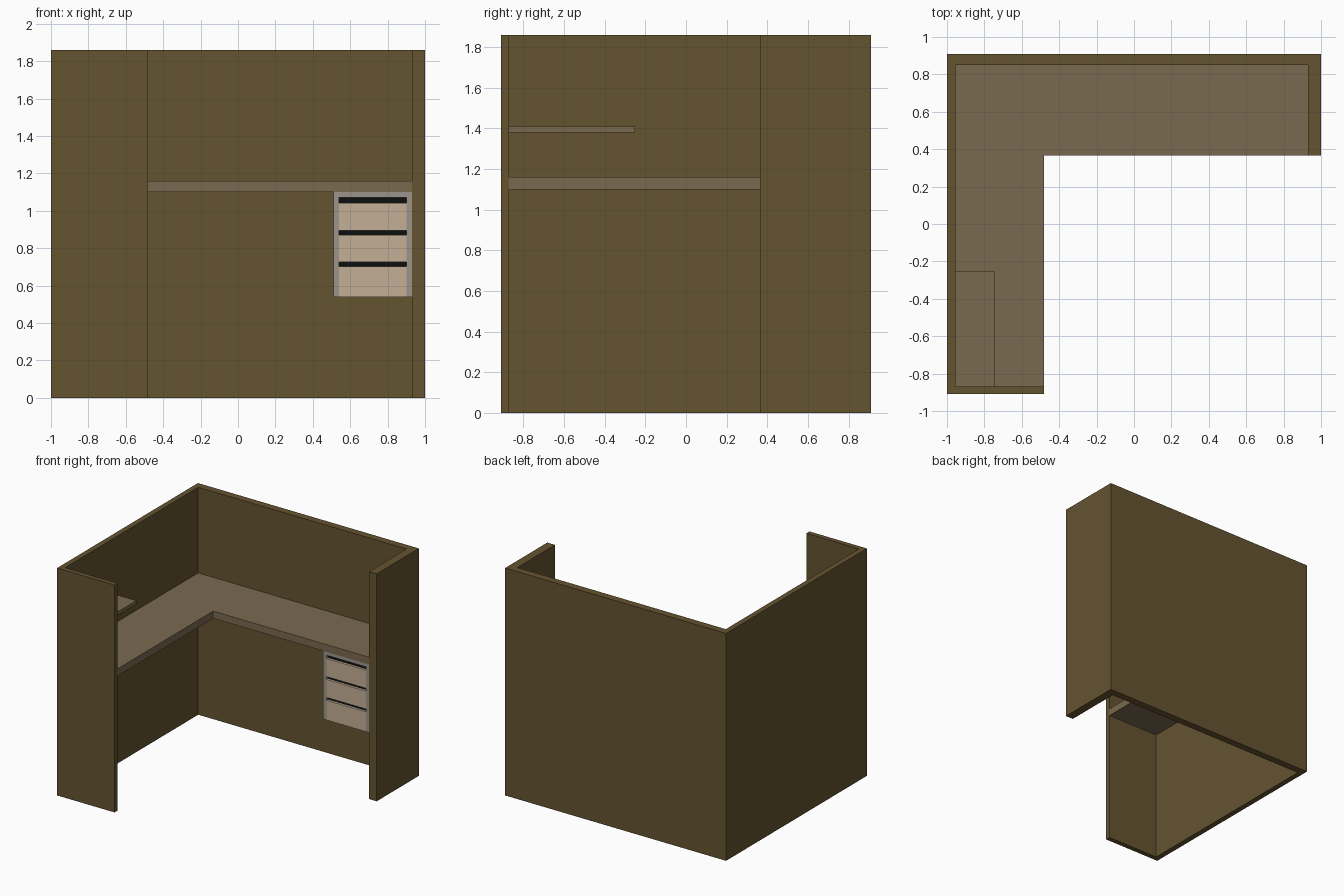
import bpy, bmesh

if "Cube" in bpy.data.objects:
    bpy.data.objects.remove(bpy.data.objects["Cube"])


def material(name, rgb):
    m = bpy.data.materials.new(name)
    m.diffuse_color = (*rgb, 1)
    m.use_nodes = True
    m.node_tree.nodes["Principled BSDF"].inputs["Base Color"].default_value = m.diffuse_color
    return m


WALL = material("wall_brown", (0.130, 0.087, 0.030))
TOP = material("desk_taupe", (0.195, 0.144, 0.080))
FRAME = material("frame_grey", (0.34, 0.30, 0.26))
FRONT = material("drawer_tan", (0.546, 0.429, 0.305))
DARK = material("gap_black", (0.004, 0.005, 0.005))


def prism(name, outline, z0, z1, mat):
    """Extrude a flat xy outline from z0 to z1."""
    bm = bmesh.new()
    base = bm.faces.new([bm.verts.new((x, y, z0)) for x, y in outline])
    ext = bmesh.ops.extrude_face_region(bm, geom=[base])
    verts = [g for g in ext["geom"] if isinstance(g, bmesh.types.BMVert)]
    bmesh.ops.translate(bm, verts=verts, vec=(0, 0, z1 - z0))
    bmesh.ops.recalc_face_normals(bm, faces=bm.faces)
    mesh = bpy.data.meshes.new(name)
    bm.to_mesh(mesh)
    bm.free()
    mesh.materials.append(mat)
    obj = bpy.data.objects.new(name, mesh)
    bpy.context.collection.objects.link(obj)
    return obj


def box(name, x0, x1, y0, y1, z0, z1, mat):
    return prism(name, [(x0, y0), (x1, y0), (x1, y1), (x0, y1)], z0, z1, mat)


# Inner wall faces and front edges of the two wings
XL, XR, YB, YF = -0.955, 0.93, 0.85, -0.87
WING_X, WING_Y = -0.48, 0.365

# Partition walls, one continuous open loop
prism("partition_walls", [
    (WING_X, -0.91), (-1, -0.91), (-1, 0.91), (1, 0.91), (1, WING_Y),
    (XR, WING_Y), (XR, YB), (XL, YB), (XL, YF), (WING_X, YF)], 0, 1.86, WALL)

# L-shaped worktop and small wall shelf
prism("worktop", [
    (XL, YF), (WING_X, YF), (WING_X, WING_Y), (XR, WING_Y), (XR, YB), (XL, YB)],
    1.10, 1.16, TOP)
box("shelf", XL, -0.745, YF, -0.25, 1.38, 1.41, TOP)

# Drawer cabinet hanging under the worktop
CX0, CX1, CZ0, CZ1, CY = 0.51, XR, 0.54, 1.10, 0.37
IN0, IN1, IN_TOP = CX0 + 0.03, CX1 - 0.03, 1.07
box("cabinet_left_side", CX0, IN0, CY, YB, CZ0, CZ1, FRAME)
box("cabinet_right_side", IN1, CX1, CY, YB, CZ0, CZ1, FRAME)
box("cabinet_top", IN0, IN1, CY, YB, IN_TOP, CZ1, FRAME)
box("cabinet_interior", IN0, IN1, CY + 0.02, YB, CZ0, IN_TOP, DARK)

# Drawer fronts with a dark finger gap above each
for i, (z0, z1) in enumerate([(0.54, 0.702), (0.725, 0.872), (0.895, 1.043)]):
    box(f"drawer_front_{i + 1}", IN0, IN1, CY, CY + 0.02, z0, z1, FRONT)
